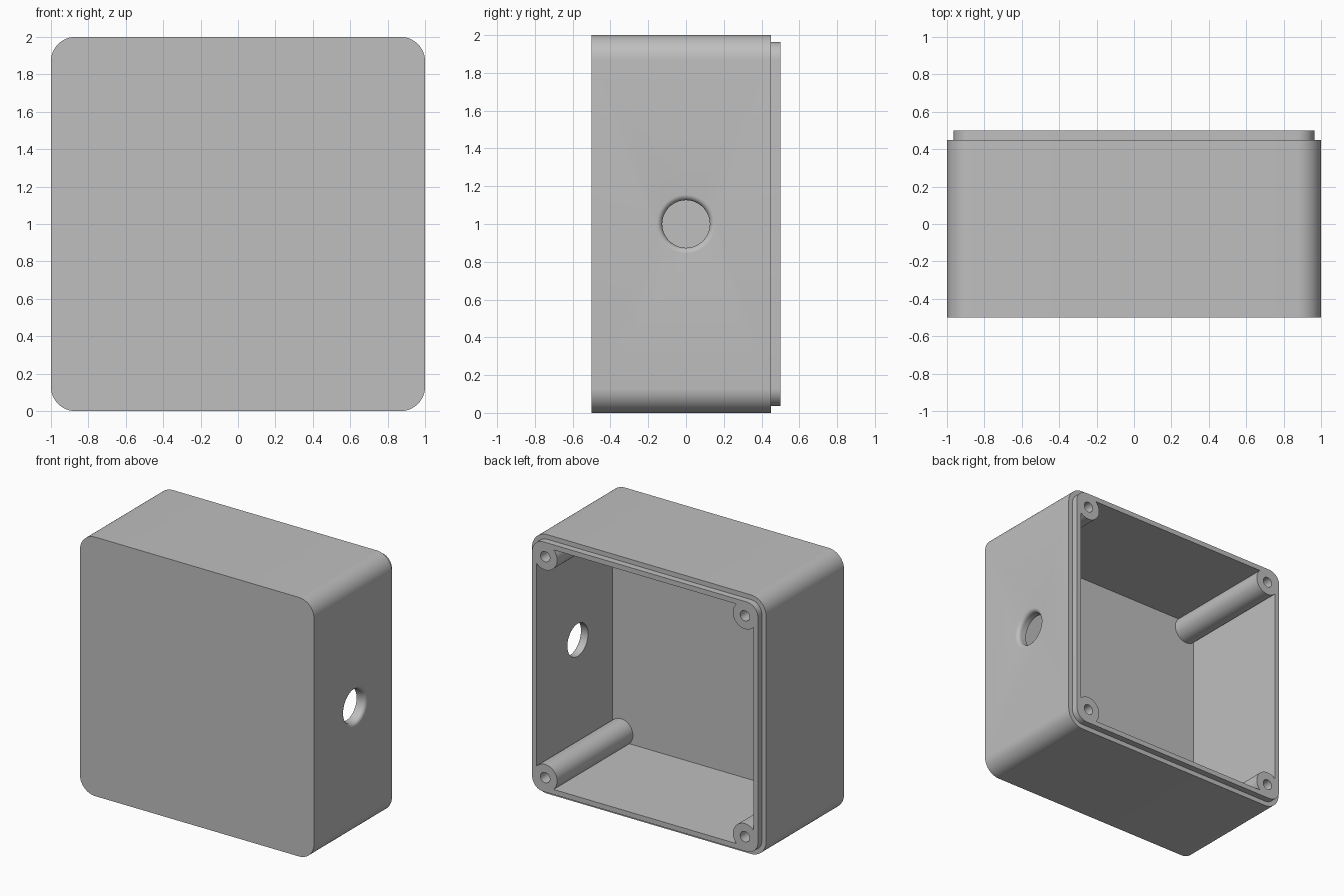
import bpy, bmesh
from math import sin, cos, pi, radians
from mathutils import Vector, Matrix

cube = bpy.data.objects.get("Cube")
if cube:
    bpy.data.objects.remove(cube, do_unlink=True)

grey = bpy.data.materials.new("light grey plastic")
grey.use_nodes = True
grey.diffuse_color = (0.52, 0.52, 0.52, 1)
grey.node_tree.nodes["Principled BSDF"].inputs["Base Color"].default_value = grey.diffuse_color

MID = 1.0      # height of the box centre
WALL = 0.075
POST = 0.853   # screw post offset from the centre


def loft(name, rings):
    """Closed solid through a stack of matching point rings."""
    bm = bmesh.new()
    loops = [[bm.verts.new(p) for p in ring] for ring in rings]
    n = len(loops[0])
    for a, b in zip(loops, loops[1:]):
        for i in range(n):
            j = (i + 1) % n
            bm.faces.new((a[i], a[j], b[j], b[i]))
    bm.faces.new(loops[0])
    bm.faces.new(loops[-1])
    bmesh.ops.recalc_face_normals(bm, faces=bm.faces)
    mesh = bpy.data.meshes.new(name)
    bm.to_mesh(mesh)
    bm.free()
    mesh.materials.append(grey)
    obj = bpy.data.objects.new(name, mesh)
    bpy.context.collection.objects.link(obj)
    return obj


def rounded_square(y, half, radius, steps=12):
    ring = []
    for corner in range(4):
        for s in range(steps + 1):
            a = (corner + s / steps) * pi / 2
            mid = (corner + 0.5) * pi / 2
            c = half - radius
            sx, sz = (1 if cos(mid) > 0 else -1), (1 if sin(mid) > 0 else -1)
            ring.append((sx * c + radius * cos(a), y, MID + sz * c + radius * sin(a)))
    return ring


def square(y, half):
    return [(sx * half, y, MID + sz * half) for sx, sz in ((1, 1), (-1, 1), (-1, -1), (1, -1))]


def circle(y, radius, x=0, z=0, n=48):
    return [(x + radius * cos(2 * pi * i / n), y, z + radius * sin(2 * pi * i / n)) for i in range(n)]


def cut(target, cutter):
    cutter.hide_render = True
    mod = target.modifiers.new("cut", "BOOLEAN")
    mod.operation, mod.solver, mod.object = "DIFFERENCE", "EXACT", cutter
    bpy.context.view_layer.objects.active = target
    bpy.ops.object.modifier_apply(modifier=mod.name)
    bpy.data.objects.remove(cutter, do_unlink=True)


# Outer shell with the stepped lip at the open back
box = loft("enclosure_box", [
    rounded_square(-0.5, 1, 0.13), rounded_square(0.45, 1, 0.13),
    rounded_square(0.45, 0.964, 0.094), rounded_square(0.5, 0.964, 0.094)])

# Cavity, leaving four screw posts standing in the corners
cavity = loft("cavity_cutter", [square(-0.5 + WALL, 1 - WALL), square(0.6, 1 - WALL)])
corners = [(sx * POST, MID + sz * POST) for sx in (-1, 1) for sz in (-1, 1)]
for x, z in corners:
    cut(cavity, loft("post_cutter", [circle(-0.6, 0.102, x, z), circle(0.7, 0.102, x, z)]))
cut(box, cavity)

# Blind screw holes
for x, z in corners:
    cut(box, loft("screw_hole_cutter", [circle(-0.2, 0.04, x, z, 32), circle(0.6, 0.04, x, z, 32)]))

# Cable port in the left wall, with a rounded outer edge
FILLET, PORT = 0.03, 0.126
rings = [circle(0.8, PORT)]
for s in range(9):
    a = s / 8 * pi / 2
    rings.append(circle(1 - FILLET + FILLET * sin(a), PORT + FILLET * (1 - cos(a))))
rings.append(circle(1.1, PORT + FILLET))
port = loft("cable_port_cutter", rings)
port.data.transform(Matrix.Translation(Vector((0, 0, MID))) @ Matrix.Rotation(-pi / 2, 4, "Z"))
cut(box, port)

# Smooth curves, crisp edges
bpy.ops.object.select_all(action="DESELECT")
box.select_set(True)
bpy.context.view_layer.objects.active = box
bpy.ops.object.shade_smooth_by_angle(angle=radians(30))
